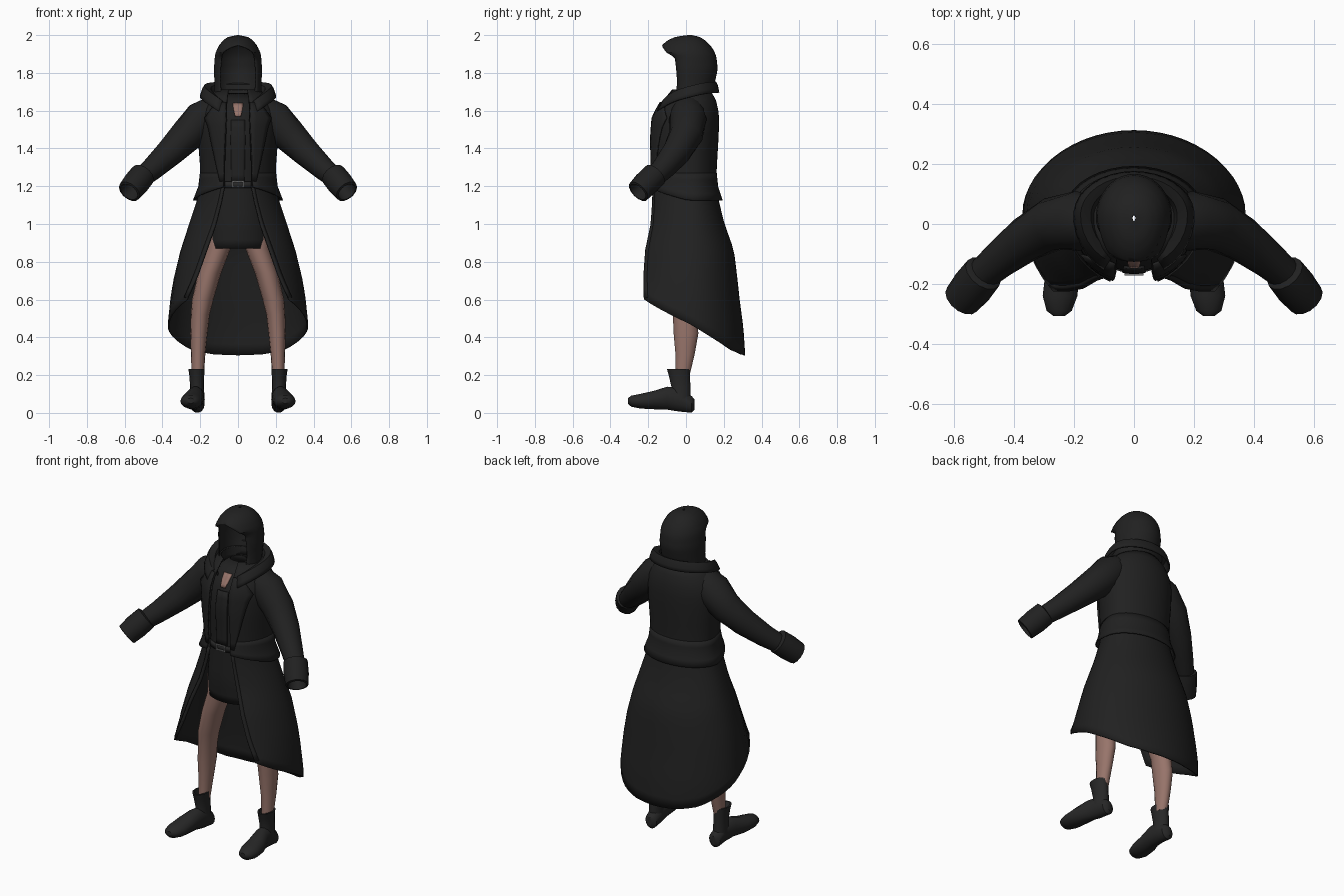
import bpy, bmesh, math
from mathutils import Vector


def material(name, r, g, b):
    m = bpy.data.materials.new(name)
    m.diffuse_color = (r, g, b, 1)
    return m


CLOTH = material("black cloth", 0.0150, 0.0150, 0.0150)
LEATHER = material("dark leather", 0.020, 0.020, 0.020)
SKIN = material("skin", 0.31, 0.175, 0.145)
METAL = material("buckle metal", 0.20, 0.20, 0.20)


def finish(name, bm, mat, thick=0, mirror=False, angle=35):
    bmesh.ops.remove_doubles(bm, verts=bm.verts, dist=0.0005)
    bmesh.ops.recalc_face_normals(bm, faces=bm.faces)
    me = bpy.data.meshes.new(name)
    bm.to_mesh(me)
    bm.free()
    me.materials.append(mat)
    ob = bpy.data.objects.new(name, me)
    bpy.context.collection.objects.link(ob)
    bpy.context.view_layer.objects.active = ob
    ob.select_set(True)
    bpy.ops.object.shade_smooth_by_angle(angle=math.radians(angle))
    ob.select_set(False)
    if thick:
        mod = ob.modifiers.new("thickness", 'SOLIDIFY')
        mod.thickness, mod.offset = thick, 0
    if mirror:
        ob.modifiers.new("mirror", 'MIRROR').use_clip = False
    return ob


def interp(table, k):
    """Look up a row of values by its first entry."""
    if k <= table[0][0]:
        return table[0][1:]
    for p, q in zip(table, table[1:]):
        if k <= q[0]:
            f = (k - p[0]) / (q[0] - p[0])
            return [a + (b - a) * f for a, b in zip(p[1:], q[1:])]
    return table[-1][1:]


def grid(name, nt, ns, fn, mat, thick=0.008, mirror=False):
    """Cloth sheet from fn(t, s), both 0..1."""
    bm = bmesh.new()
    vs = [[bm.verts.new(fn(i / nt, j / ns)) for j in range(ns + 1)] for i in range(nt + 1)]
    for i in range(nt):
        for j in range(ns):
            bm.faces.new((vs[i][j], vs[i][j + 1], vs[i + 1][j + 1], vs[i + 1][j]))
    return finish(name, bm, mat, thick, mirror)


def wrap(table, k, u, cy, off=0.0, z=None):
    """Point on a garment: u = 0 is the back, u = +-1 the front edges."""
    a, back, ex, ey = interp(table, k)
    half = math.asin(min(ex / a, 0.98))
    phi = u * (math.pi - half)
    c = math.cos(phi)
    depth = back - cy if c > 0 else (cy - ey) / math.cos(half)
    return ((a + off) * math.sin(phi), cy + (depth + off) * c, k if z is None else z)


def tube(name, rings, mat, axis=None, n=14, mirror=True):
    """Capped loft through rings (x, y, z, rx, ry)."""
    bm = bmesh.new()
    pts = [Vector(r[:3]) for r in rings]
    loops = []
    for i, r in enumerate(rings):
        d = Vector(axis) if axis else pts[min(i + 1, len(pts) - 1)] - pts[max(i - 1, 0)]
        d.normalize()
        ref = Vector((0, 1, 0)) if abs(d.z) > 0.95 else Vector((0, 0, 1))
        side = ref.cross(d).normalized()
        up = d.cross(side)
        loops.append([bm.verts.new(pts[i] + side * r[3] * math.cos(w) + up * r[-1] * math.sin(w))
                      for w in (2 * math.pi * k / n for k in range(n))])
    for p, q in zip(loops, loops[1:]):
        for k in range(n):
            bm.faces.new((p[k], p[(k + 1) % n], q[(k + 1) % n], q[k]))
    bm.faces.new(loops[0])
    bm.faces.new(loops[-1])
    return finish(name, bm, mat, 0, mirror, 40)


# Long coat: z, half width, back y, front edge x, front edge y
COAT = [(0.30, 0.365, 0.31, 0.31, -0.22), (0.45, 0.37, 0.30, 0.30, -0.22),
        (0.60, 0.355, 0.28, 0.27, -0.22), (0.72, 0.335, 0.267, 0.215, -0.22),
        (0.86, 0.30, 0.25, 0.165, -0.21), (1.00, 0.255, 0.20, 0.115, -0.18),
        (1.12, 0.215, 0.17, 0.085, -0.172), (1.20, 0.195, 0.155, 0.07, -0.17),
        (1.32, 0.198, 0.16, 0.07, -0.172), (1.45, 0.208, 0.168, 0.065, -0.176),
        (1.56, 0.21, 0.172, 0.06, -0.168), (1.63, 0.19, 0.165, 0.06, -0.135),
        (1.675, 0.15, 0.145, 0.055, -0.10), (1.71, 0.11, 0.125, 0.05, -0.07)]
HEM = [(0, 0.305), (0.18, 0.31), (0.35, 0.335), (0.54, 0.40), (0.7, 0.46), (0.85, 0.53), (1, 0.6)]


def coat(t, s):
    u = 2 * s - 1
    return wrap(COAT, 1.71 + t * (interp(HEM, abs(u))[0] - 1.71), u, 0.03)


grid("long_coat", 24, 36, coat, CLOTH)


# Flared jacket hem over the coat skirt
def jacket_hem(t, s):
    u = 2 * s - 1
    low = 1.125 + 0.07 * max(0, (abs(u) - 0.6) / 0.4)
    return wrap(COAT, 1.27 + t * (low - 1.27), u, 0.03, 0.002 + 0.02 * t)


grid("jacket_hem", 4, 32, jacket_hem, CLOTH, 0.006)

# Lapels and raised front edging
LAPEL = [(0, 0.10), (0.2, 0.22), (0.32, 0.17), (1, 0.04)]
grid("lapels", 10, 4, lambda t, s: wrap(COAT, 1.645 - 0.42 * t, 1 - s * interp(LAPEL, t)[0], 0.03, 0.012),
     CLOTH, 0.008, True)
grid("front_edging", 14, 1, lambda t, s: wrap(COAT, 1.2 - 0.59 * t, 1 - 0.03 * s, 0.03, 0.002),
     CLOTH, 0.012, True)

# Folded collar: t, half width, back y, front edge x, front edge y, with heights
COLLAR = [(0, 0.125, 0.125, 0.06, -0.09), (0.35, 0.145, 0.135, 0.07, -0.10),
          (0.65, 0.18, 0.16, 0.085, -0.125), (1, 0.198, 0.172, 0.10, -0.15)]
COLLAR_Z = [(0, 1.66), (0.35, 1.735), (0.65, 1.75), (1, 1.695)]


def collar(t, s):
    u = 2 * s - 1
    return wrap(COLLAR, t, u, 0.03, 0, interp(COLLAR_Z, t)[0] - 0.10 * abs(u) ** 3)


grid("collar", 8, 28, collar, CLOTH, 0.01)

# Hood with an overhanging brow
HOOD = [(1.64, 0.125, 0.125, 0.085, -0.06), (1.70, 0.122, 0.13, 0.09, -0.05),
        (1.75, 0.122, 0.15, 0.092, -0.045), (1.82, 0.125, 0.165, 0.092, -0.05),
        (1.885, 0.12, 0.158, 0.085, -0.058), (1.905, 0.116, 0.15, 0.08, -0.10),
        (1.93, 0.105, 0.137, 0.05, -0.12), (1.945, 0.097, 0.125, 0.0, -0.125),
        (1.97, 0.077, 0.10, 0.0, -0.095), (1.988, 0.05, 0.07, 0.0, -0.055),
        (1.997, 0.005, 0.03, 0.0, 0.01)]
grid("hood", 26, 28, lambda t, s: wrap(HOOD, 1.64 + 0.357 * math.sin(t * math.pi / 2), 2 * s - 1, 0.02),
     CLOTH, 0.006)

# Short dress under the coat
DRESS = [(0.87, 0.17, 0.12, 0, -0.14), (1.0, 0.17, 0.14, 0, -0.152), (1.2, 0.15, 0.12, 0, -0.15),
         (1.3, 0.155, 0.12, 0, -0.152), (1.45, 0.17, 0.14, 0, -0.158), (1.58, 0.15, 0.12, 0, -0.135),
         (1.65, 0.10, 0.08, 0, -0.08), (1.69, 0.05, 0.05, 0, -0.03)]
grid("dress", 18, 28, lambda t, s: wrap(DRESS, 1.69 - 0.82 * t, 2 * s - 1, 0), CLOTH, 0.006)

# Bodice panel, belt and bare neckline
grid("bodice_panel", 8, 3, lambda t, s: wrap(DRESS, 1.55 - 0.33 * t, 1 - 0.07 * s, 0, 0.006),
     CLOTH, 0.008, True)
grid("belt", 1, 8, lambda t, s: wrap(DRESS, 1.225 - 0.035 * t, 1 - 0.25 * s, 0, 0.010),
     LEATHER, 0.008, True)
grid("neckline_skin", 4, 2, lambda t, s: wrap(DRESS, 1.64 - 0.07 * t, 1 - (0.075 - 0.045 * t) * s, 0, 0.008),
     SKIN, 0.004, True)

# Belt buckle frame
bm = bmesh.new()
for cx, cz, w, h in ((0, 1.226, 0.062, 0.006), (0, 1.196, 0.062, 0.006),
                     (-0.028, 1.211, 0.006, 0.03), (0.028, 1.211, 0.006, 0.03)):
    made = bmesh.ops.create_cube(bm, size=1)["verts"]
    bmesh.ops.scale(bm, vec=(w, 0.008, h), verts=made)
    bmesh.ops.translate(bm, vec=(cx, -0.168, cz), verts=made)
finish("buckle", bm, METAL)

# Sleeves and turned cuffs with hollow ends
tube("sleeves", [(0.12, 0.01, 1.60, 0.085), (0.19, 0.01, 1.555, 0.10), (0.27, 0.0, 1.47, 0.09),
                 (0.36, -0.05, 1.38, 0.076), (0.45, -0.12, 1.295, 0.062), (0.52, -0.18, 1.235, 0.052)], CLOTH)
tube("cuffs", [(0.50, -0.16, 1.265, 0.05), (0.504, -0.165, 1.26, 0.068), (0.54, -0.21, 1.215, 0.070),
               (0.575, -0.252, 1.172, 0.064), (0.577, -0.254, 1.170, 0.052), (0.54, -0.21, 1.215, 0.045)],
     CLOTH, axis=(0.072, -0.088, -0.088))

# Bare legs
tube("legs", [(0.10, -0.02, 0.97, 0.072, 0.085), (0.105, -0.02, 0.87, 0.066, 0.085),
              (0.15, -0.02, 0.74, 0.061, 0.078), (0.187, -0.015, 0.60, 0.057, 0.070),
              (0.20, -0.005, 0.52, 0.050, 0.066), (0.207, 0.0, 0.42, 0.046, 0.067),
              (0.211, -0.005, 0.31, 0.038, 0.052), (0.213, -0.02, 0.19, 0.032, 0.038)],
     SKIN, axis=(0, 0, 1))

# Ankle boots: shaft and upturned foot
tube("boot_shafts", [(0.217, -0.03, 0.07, 0.040, 0.056), (0.217, -0.027, 0.14, 0.037, 0.052),
                     (0.218, -0.035, 0.195, 0.039, 0.057), (0.22, -0.04, 0.232, 0.043, 0.062),
                     (0.22, -0.04, 0.233, 0.035, 0.052), (0.218, -0.03, 0.20, 0.032, 0.042)],
     LEATHER, axis=(0, 0, 1))
tube("boot_feet", [(0.215, 0.045, 0.045, 0.018, 0.028), (0.215, 0.03, 0.045, 0.038, 0.045),
                   (0.217, -0.04, 0.072, 0.041, 0.066), (0.226, -0.10, 0.078, 0.047, 0.062),
                   (0.240, -0.17, 0.068, 0.057, 0.050), (0.247, -0.24, 0.062, 0.058, 0.040),
                   (0.25, -0.29, 0.062, 0.042, 0.030), (0.25, -0.308, 0.064, 0.018, 0.014)],
     LEATHER, axis=(0, -1, 0))
